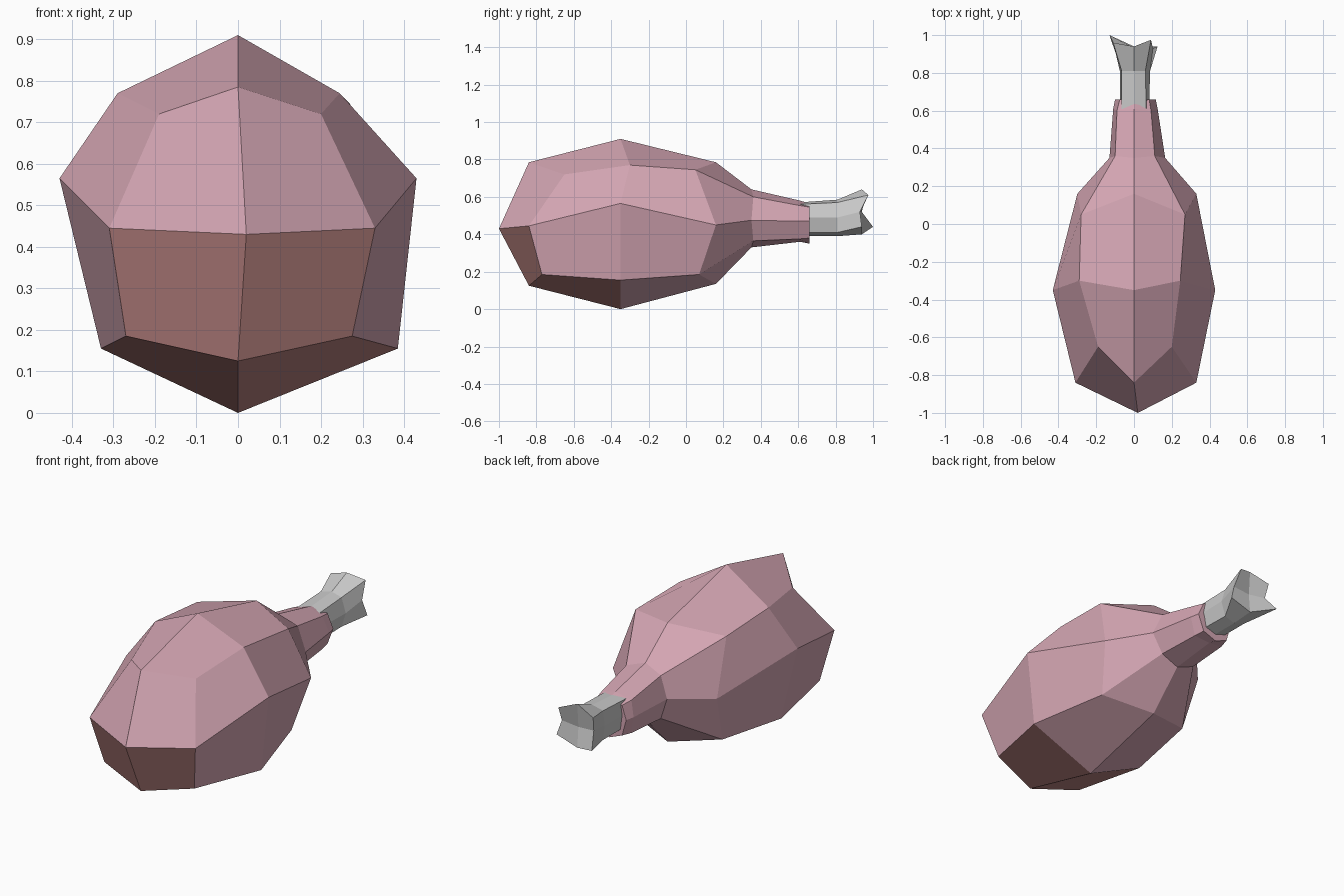
import bpy, bmesh

if "Cube" in bpy.data.objects:
    bpy.data.objects.remove(bpy.data.objects["Cube"])

def material(name, rgb):
    m = bpy.data.materials.new(name)
    m.diffuse_color = (*rgb, 1)
    m.use_nodes = True
    m.node_tree.nodes["Principled BSDF"].inputs["Base Color"].default_value = m.diffuse_color
    return m

def ring(y, left, right, top, mid, bot, upper, lower):
    """Eight points around the y axis; upper/lower = (left x, right x, y, z) of the corners."""
    ul, ur, uy, uz = upper
    ll, lr, ly, lz = lower
    return [(0, y, top), (ur, uy, uz), (right, y, mid), (lr, ly, lz),
            (0, y, bot), (ll, ly, lz), (left, y, mid), (ul, uy, uz)]

def loft(name, rings, front, back, mats=(), paint=None):
    """Skin the rings and close each end with four quads around a centre point."""
    bm = bmesh.new()
    loops = [[bm.verts.new(p) for p in r] for r in rings]
    for j, (a, b) in enumerate(zip(loops, loops[1:])):
        for i in range(8):
            k = (i + 1) % 8
            f = bm.faces.new((a[i], a[k], b[k], b[i]))
            if paint:
                f.material_index = paint(j, i)
    for loop, tip, row in ((loops[0], front, -1), (loops[-1], back, len(loops))):
        t = bm.verts.new(tip)
        for i in range(0, 8, 2):
            f = bm.faces.new((t, loop[i], loop[i + 1], loop[(i + 2) % 8]))
            if paint:
                f.material_index = paint(row, i)
    bmesh.ops.recalc_face_normals(bm, faces=bm.faces)
    me = bpy.data.meshes.new(name)
    bm.to_mesh(me)
    bm.free()
    for m in mats:
        me.materials.append(m)
    ob = bpy.data.objects.new(name, me)
    bpy.context.collection.objects.link(ob)
    return ob

pink = material("pink_meat", (0.66, 0.38, 0.45))
red = material("red_meat", (0.54, 0.25, 0.24))

# Meat: rump, belly, shoulder, neck and the turned-in end around the bone
meat_rings = [
    ring(-0.84, -0.31, 0.33, 0.785, 0.445, 0.125, (-0.19, 0.20, -0.65, 0.72), (-0.27, 0.275, -0.77, 0.185)),
    ring(-0.35, -0.43, 0.43, 0.91, 0.565, 0.0, (-0.29, 0.245, -0.30, 0.77), (-0.33, 0.385, -0.35, 0.155)),
    ring(0.16, -0.30, 0.33, 0.785, 0.45, 0.135, (-0.28, 0.27, 0.05, 0.745), (-0.27, 0.275, 0.07, 0.185)),
    ring(0.35, -0.13, 0.165, 0.64, 0.475, 0.33, (-0.10, 0.11, 0.36, 0.60), (-0.10, 0.11, 0.36, 0.365)),
    ring(0.61, -0.11, 0.125, 0.58, 0.47, 0.36, (-0.09, 0.09, 0.60, 0.555), (-0.09, 0.09, 0.60, 0.375)),
    ring(0.66, -0.10, 0.115, 0.565, 0.47, 0.35, (-0.075, 0.08, 0.66, 0.545), (-0.075, 0.08, 0.66, 0.38)),
]

def meat_paint(row, i):
    # Red on the lower half of the cut face and under the rump
    return 1 if (row == -1 and i in (2, 4)) or (row == 0 and i in (3, 4)) else 0

loft("meat", meat_rings, (0.02, -1.0, 0.43), (0, 0.66, 0.475), (pink, red), meat_paint)

# Bone: straight shaft flaring into an uneven knuckle
bone_rings = [
    ring(0.60, -0.075, 0.08, 0.57, 0.49, 0.39, (-0.065, 0.065, 0.60, 0.56), (-0.065, 0.065, 0.60, 0.41)),
    ring(0.81, -0.075, 0.085, 0.585, 0.49, 0.39, (-0.065, 0.06, 0.81, 0.57), (-0.065, 0.06, 0.81, 0.41)),
    [(0, 0.94, 0.64), (0.09, 0.975, 0.61), (0.10, 0.93, 0.52), (0.125, 0.94, 0.44),
     (0, 0.94, 0.40), (-0.13, 1.0, 0.44), (-0.10, 0.94, 0.52), (-0.11, 0.96, 0.60)],
]
loft("bone", bone_rings, (0, 0.58, 0.48), (0, 0.93, 0.51))
